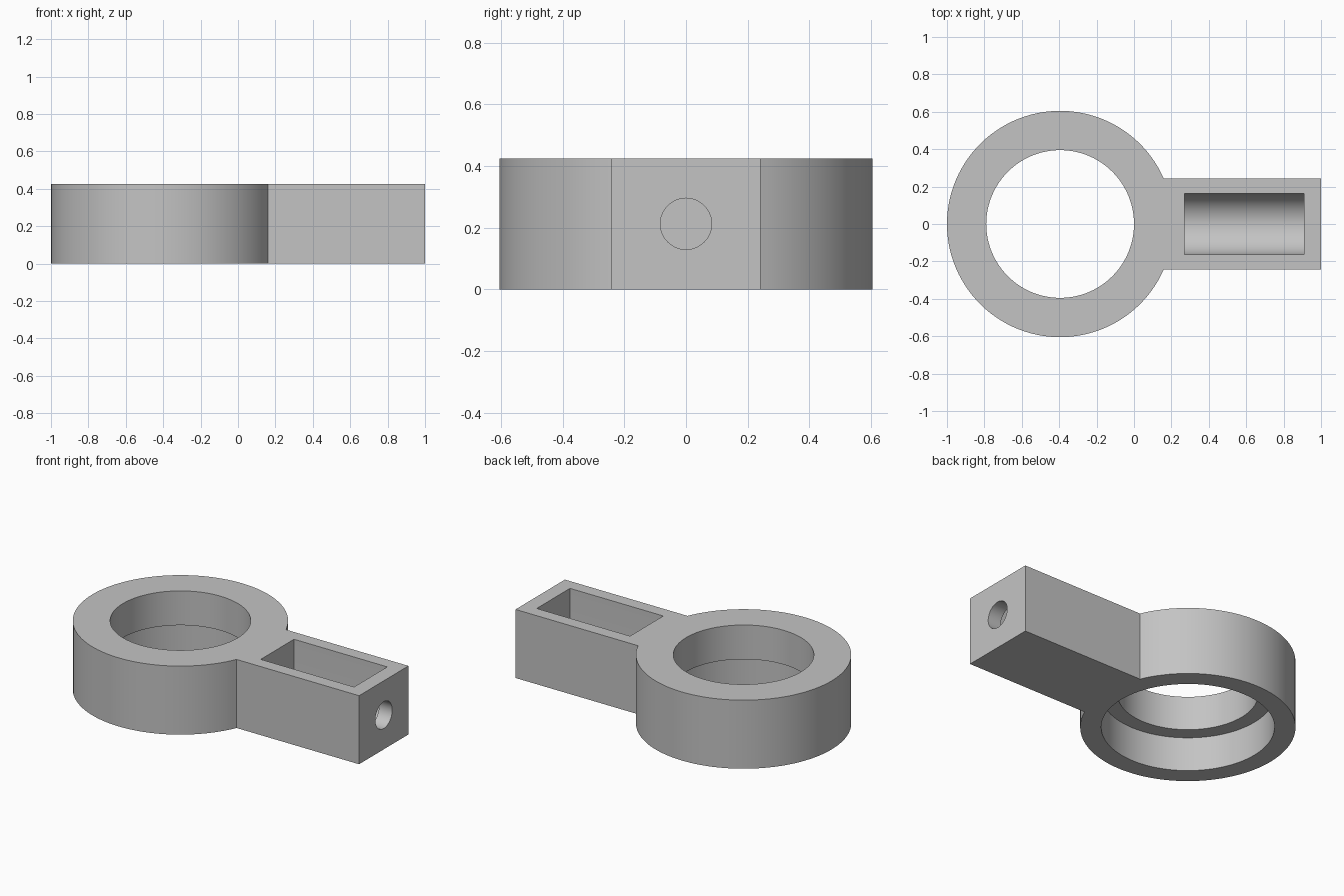
import bpy
import bmesh
from math import sin, cos, asin, pi, radians
from mathutils import Vector

if "Cube" in bpy.data.objects:
    bpy.data.objects.remove(bpy.data.objects["Cube"], do_unlink=True)

HEIGHT = 0.425
MID = HEIGHT / 2
RING_X, RING_R = -0.395, 0.605
BORE_R, SEAT_R = 0.395, 0.487
ARM_W = 0.242            # half width of the arm
POCKET_R = 0.163         # half width of the pocket and radius of its floor
PIN_R = 0.083

grey = bpy.data.materials.new("plain_grey")
grey.use_nodes = True
grey.diffuse_color = (0.55, 0.55, 0.55, 1)
grey.node_tree.nodes["Principled BSDF"].inputs["Base Color"].default_value = grey.diffuse_color


def arc(radius, start, end, steps):
    """Points on an arc, both ends included."""
    angles = [start + (end - start) * i / steps for i in range(steps + 1)]
    return [(radius * cos(a), radius * sin(a)) for a in angles]


def prism(name, points, along):
    """Extrude a closed planar outline into a solid."""
    bm = bmesh.new()
    face = bm.faces.new([bm.verts.new(p) for p in points])
    out = bmesh.ops.extrude_face_region(bm, geom=[face], use_keep_orig=True)
    moved = [v for v in out["geom"] if isinstance(v, bmesh.types.BMVert)]
    bmesh.ops.translate(bm, verts=moved, vec=Vector(along))
    bmesh.ops.recalc_face_normals(bm, faces=bm.faces)
    mesh = bpy.data.meshes.new(name)
    bm.to_mesh(mesh)
    bm.free()
    mesh.materials.append(grey)
    obj = bpy.data.objects.new(name, mesh)
    bpy.context.collection.objects.link(obj)
    return obj


def upright_cutter(name, radius, bottom, top):
    pts = [(RING_X + x, y, bottom) for x, y in arc(radius, 0, 2 * pi, 96)[:-1]]
    return prism(name, pts, (0, 0, top - bottom))


# Ring and arm share one outline
join = asin(ARM_W / RING_R)
outline = [(RING_X + x, y, 0) for x, y in arc(RING_R, join, 2 * pi - join, 96)]
outline += [(1, -ARM_W, 0), (1, ARM_W, 0)]
body = prism("ring_with_arm", outline, (0, 0, HEIGHT))

# Stepped bore: narrow above, wide seat below
bore = upright_cutter("bore_cutter", BORE_R, MID - 0.1, HEIGHT + 0.1)
seat = upright_cutter("seat_cutter", SEAT_R, -0.1, MID)

# Pocket with a half-round floor, open at the top
trough = [(0.27, y, MID + z) for y, z in arc(POCKET_R, pi, 2 * pi, 40)]
trough += [(0.27, POCKET_R, HEIGHT + 0.1), (0.27, -POCKET_R, HEIGHT + 0.1)]
pocket = prism("pocket_cutter", trough, (0.64, 0, 0))

# Pin hole from the arm end into the pocket
pin = [(0.8, y, MID + z) for y, z in arc(PIN_R, 0, 2 * pi, 48)[:-1]]
pin_hole = prism("pin_hole_cutter", pin, (0.3, 0, 0))

bpy.ops.object.select_all(action="DESELECT")
bpy.context.view_layer.objects.active = body
body.select_set(True)
for cutter in (seat, bore, pocket, pin_hole):
    cutter.hide_render = True
    cut = body.modifiers.new(cutter.name, "BOOLEAN")
    cut.operation = "DIFFERENCE"
    cut.solver = "EXACT"
    cut.object = cutter
    bpy.ops.object.modifier_apply(modifier=cut.name)
    bpy.data.objects.remove(cutter, do_unlink=True)

bpy.ops.object.shade_smooth_by_angle(angle=radians(20))
